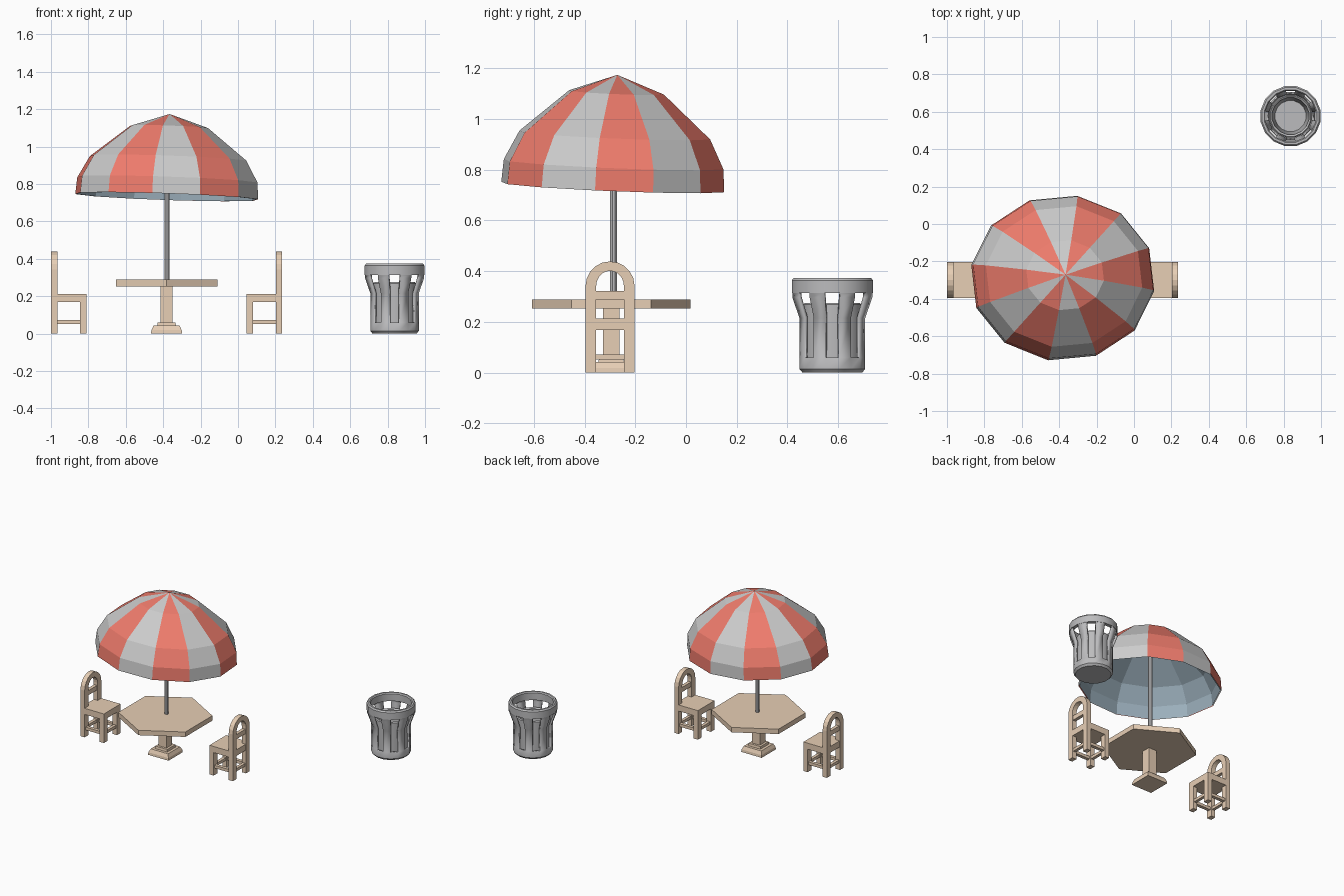
import bpy, bmesh, math
from mathutils import Vector

if "Cube" in bpy.data.objects:
    bpy.data.objects.remove(bpy.data.objects["Cube"])


def mat(name, col):
    m = bpy.data.materials.new(name)
    m.diffuse_color = (*col, 1)
    m.use_nodes = True
    m.node_tree.nodes["Principled BSDF"].inputs["Base Color"].default_value = m.diffuse_color
    return m


WOOD = mat("wood", (0.80, 0.62, 0.46))
RED = mat("red_cloth", (0.86, 0.20, 0.15))
LINING = mat("lining_cloth", (0.33, 0.43, 0.50))
STEEL = mat("dark_steel", (0.50, 0.50, 0.51))


def finish(name, bm, m=None, normals=True):
    bmesh.ops.remove_doubles(bm, verts=bm.verts, dist=1e-5)
    if normals:
        bmesh.ops.recalc_face_normals(bm, faces=bm.faces)
    me = bpy.data.meshes.new(name)
    bm.to_mesh(me)
    bm.free()
    ob = bpy.data.objects.new(name, me)
    bpy.context.collection.objects.link(ob)
    if m:
        me.materials.append(m)
    return ob


def smooth(ob):
    bpy.ops.object.select_all(action='DESELECT')
    ob.select_set(True)
    bpy.context.view_layer.objects.active = ob
    bpy.ops.object.shade_smooth_by_angle(angle=math.radians(35))


def box(name, x, y, z, m=WOOD):
    bm = bmesh.new()
    bmesh.ops.create_cube(bm, size=1)
    for v in bm.verts:
        v.co = [(a + b) / 2 + c * (b - a) for (a, b), c in zip((x, y, z), v.co)]
    return finish(name, bm, m)


def lathe(name, prof, n, c, a0=0.0, m=None, closed=False, keep=lambda i, j: True,
          place=None, normals=True):
    """Spin (radius, height) points around c; keep(i, j) drops chosen cells."""
    bm = bmesh.new()
    rings = []
    for r, z in prof:
        ring = []
        for j in range(n):
            a = math.radians(a0) + 2 * math.pi * j / n
            p = Vector((r * math.cos(a), r * math.sin(a), z))
            ring.append(bm.verts.new((place(p) if place else p) + Vector((*c, 0))))
        rings.append(ring)
    for i in range(len(prof) - (0 if closed else 1)):
        lo, hi = rings[i], rings[(i + 1) % len(prof)]
        for j in range(n):
            if keep(i, j):
                k = (j + 1) % n
                bm.faces.new((lo[j], lo[k], hi[k], hi[j]))
    bmesh.ops.dissolve_degenerate(bm, dist=1e-6, edges=bm.edges)
    loose = [v for v in bm.verts if not v.link_faces]
    bmesh.ops.delete(bm, geom=loose, context='VERTS')
    return finish(name, bm, m, normals)


CX, CY = -0.382, -0.295

# Table: hexagonal top, square column and stepped foot
lathe("table_top", [(0, .253), (.313, .253), (.313, .289), (0, .289)], 6, (CX, CY), 30, WOOD)
Q = math.sqrt(2)
foot = [(0, 0), (.083, 0), (.081, .018), (.070, .042), (.050, .042), (.048, .060),
        (.032, .060), (.032, .255), (0, .255)]
lathe("table_pedestal", [(r * Q, z) for r, z in foot], 4, (CX, CY), 45, WOOD)

# Umbrella: slightly oval, tilted twelve-panel canopy on a pole
UC = (-.381, -.289)
canopy = [(1, 0), (.985, .09), (.855, .205), (.425, .373), (0, .442)]


def tilt(p):
    x, y = p.x * .495, p.y * .445
    return Vector((x + .034 * p.z, y + .041 * p.z, .732 + p.z - .034 * x - .041 * y))


lathe("canopy_red_panels", canopy, 12, UC, -9, RED, keep=lambda i, j: j % 2 == 0,
      place=tilt, normals=False)
lathe("canopy_grey_panels", canopy, 12, UC, -9, keep=lambda i, j: j % 2 == 1,
      place=tilt, normals=False)
lining = lathe("canopy_lining", [(r * .985, z * .985) for r, z in canopy], 12, UC, -9, LINING,
               place=tilt, normals=False)
lining.data.flip_normals()
lathe("umbrella_pole", [(0, .27), (.015, .27), (.015, 1.15), (0, 1.15)], 8, (-.380, -.285), 22.5, STEEL)


# Chairs: arched back frame, seat, front legs and rungs
def chair(tag, x0, s):
    yc, w, t, d = -.2995, .0965, .042, .19

    def X(a, b):
        return tuple(sorted((x0 + s * a, x0 + s * b)))

    arc = [math.pi * i / 10 for i in range(11)]
    outer = [(w, 0)] + [(w * math.cos(a), .342 + w * math.sin(a)) for a in arc] + [(-w, 0)]
    r = w - t
    inner = [(r, 0)] + [(r * math.cos(a), .342 + (r + .005) * math.sin(a)) for a in arc] + [(-r, 0)]
    bm = bmesh.new()
    vo = [bm.verts.new((x0, yc + y, z)) for y, z in outer]
    vi = [bm.verts.new((x0, yc + y, z)) for y, z in inner]
    for i in range(len(vo) - 1):
        bm.faces.new((vo[i], vo[i + 1], vi[i + 1], vi[i]))
    ext = bmesh.ops.extrude_face_region(bm, geom=bm.faces[:])
    for v in ext["geom"]:
        if isinstance(v, bmesh.types.BMVert):
            v.co.x += s * .034
    finish(tag + "_back_frame", bm, WOOD)

    box(tag + "_back_slat", X(.005, .029), (yc - r, yc + r), (.288, .322))
    box(tag + "_seat", X(.034, d), (yc - w, yc + w), (.168, .213))
    box(tag + "_seat_rear", X(.002, .034), (yc - r, yc + r), (.168, .213))
    box(tag + "_back_rung", X(.006, .028), (yc - r, yc + r), (.051, .072))
    box(tag + "_front_rung", X(d - .028, d - .006), (yc - r, yc + r), (.051, .072))
    for side, q in (("left", -1), ("right", 1)):
        ya, yb = sorted((yc + q * r, yc + q * w))
        box(f"{tag}_{side}_front_leg", X(d - .034, d), (ya, yb), (0, .168))
        box(f"{tag}_{side}_rung", X(.034, d - .034), (ya + .009, yb - .009), (.051, .072))


chair("left_chair", -1.0, 1)
chair("right_chair", 2 * CX + 1.0, -1)

# Litter bin: slotted flared shell, heavy rim and an inner liner
BC = (.837, .577)
shell = lathe("bin_shell", [(0, 0), (.120, 0), (.132, .014), (.132, .060), (.132, .215),
                            (.161, .297), (.161, .316), (.161, .33)], 16, BC, -11.25, STEEL,
              keep=lambda i, j: not (j % 2 == 0 and 3 <= i <= 5))
sol = shell.modifiers.new("thickness", 'SOLIDIFY')
sol.thickness = .014
sol.offset = -1
smooth(shell)
smooth(lathe("bin_rim", [(.137, .314), (.163, .314), (.163, .364), (.155, .374), (.143, .374),
                         (.137, .366)], 16, BC, -11.25, STEEL, closed=True))
smooth(lathe("bin_liner", [(0, .03), (.116, .03), (.116, .268), (.110, .275), (.100, .268),
                           (.084, .06), (0, .06)], 16, BC, -11.25, STEEL))
